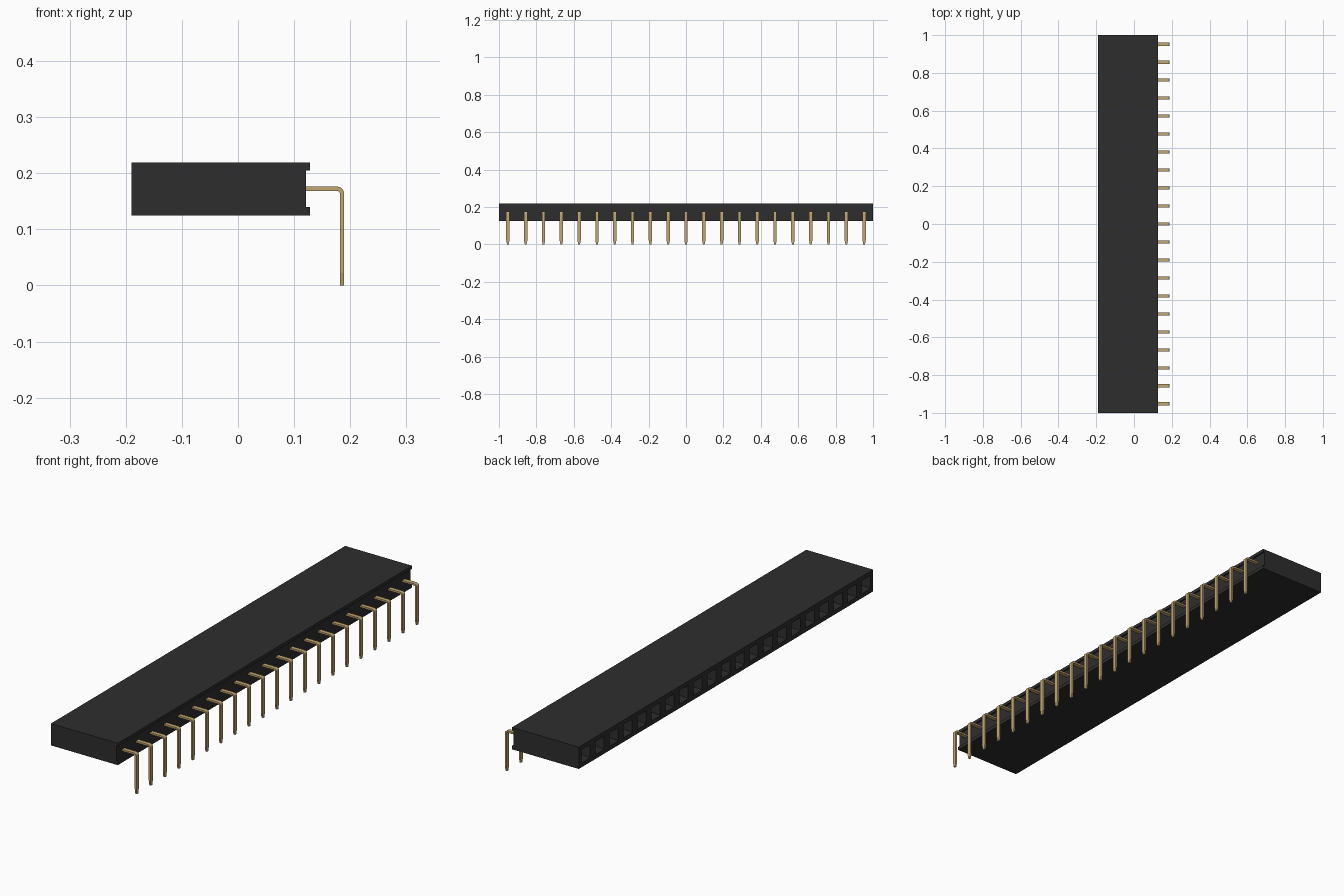
import bpy, bmesh, math
from mathutils import Vector

cube = bpy.data.objects.get("Cube")
if cube:
    bpy.data.objects.remove(cube, do_unlink=True)

PINS = 21
PITCH = 2.0 / PINS


def make_material(name, colour):
    mat = bpy.data.materials.new(name)
    mat.use_nodes = True
    mat.diffuse_color = colour
    bsdf = next(n for n in mat.node_tree.nodes if n.type == 'BSDF_PRINCIPLED')
    bsdf.inputs["Base Color"].default_value = colour
    return mat


def make_object(name, bm, mat):
    bmesh.ops.recalc_face_normals(bm, faces=bm.faces)
    mesh = bpy.data.meshes.new(name)
    bm.to_mesh(mesh)
    bm.free()
    mesh.materials.append(mat)
    obj = bpy.data.objects.new(name, mesh)
    bpy.context.collection.objects.link(obj)
    return obj


black = make_material("black plastic", (0.027, 0.027, 0.027, 1))
gold = make_material("gold metal", (0.56, 0.39, 0.17, 1))

# Housing: block profile with a shallow groove along the pin side
profile = [(-0.19, 0.125), (0.128, 0.125), (0.128, 0.14), (0.121, 0.14),
           (0.121, 0.205), (0.128, 0.205), (0.128, 0.219), (-0.19, 0.219)]
bm = bmesh.new()
end = bm.faces.new([bm.verts.new((x, -1, z)) for x, z in profile])
ext = bmesh.ops.extrude_face_region(bm, geom=[end], use_keep_orig=True)
bmesh.ops.translate(bm, vec=(0, 2, 0),
                    verts=[v for v in ext["geom"] if isinstance(v, bmesh.types.BMVert)])
bmesh.ops.recalc_face_normals(bm, faces=bm.faces)

# Divide the block into one cell per pin
for i in range(1, PINS):
    bmesh.ops.bisect_plane(bm, geom=bm.verts[:] + bm.edges[:] + bm.faces[:],
                           plane_co=(0, -1 + i * PITCH, 0), plane_no=(0, 1, 0))

# Sockets: square mouth, tapered lead-in, then a deep hole
bm.normal_update()
cells = [f for f in bm.faces if f.normal.x < -0.9]
bmesh.ops.inset_individual(bm, faces=cells, thickness=0.026)
bmesh.ops.inset_individual(bm, faces=cells, thickness=0.010, depth=-0.012)
bmesh.ops.inset_individual(bm, faces=cells, thickness=0.0005, depth=-0.15)
make_object("socket_housing", bm, black)

# Pin: flat strip, bent through a rounded corner, with a narrowed tip
T = 0.0075                                   # strip thickness
TOP, OUT, RADIUS = 0.176, 0.189, 0.012
centre = Vector((OUT - RADIUS, TOP - RADIUS))
stations = [(Vector((0.10, TOP)), Vector((0, 1)), 0.0088)]
for k in range(7):
    a = math.radians(90 - 15 * k)
    n = Vector((math.cos(a), math.sin(a)))
    stations.append((centre + n * RADIUS, n, 0.0088))
stations += [(Vector((OUT, 0.022)), Vector((1, 0)), 0.0088),
             (Vector((OUT, 0.0)), Vector((1, 0)), 0.0045)]

bm = bmesh.new()
rings = []
for outer, n, half in stations:
    inner = outer - n * T
    rings.append([bm.verts.new((p.x, y, p.y)) for p, y in
                  ((outer, -half), (outer, half), (inner, half), (inner, -half))])
for a, b in zip(rings, rings[1:]):
    for j in range(4):
        k = (j + 1) % 4
        bm.faces.new((a[j], a[k], b[k], b[j]))
bm.faces.new(rings[0])
bm.faces.new(rings[-1])
first = make_object("pin_01", bm, gold)

# Repeat the pin along the housing
for i in range(PINS):
    pin = first if i == 0 else bpy.data.objects.new(f"pin_{i + 1:02d}", first.data)
    if i:
        bpy.context.collection.objects.link(pin)
    pin.location.y = -1 + (i + 0.5) * PITCH
